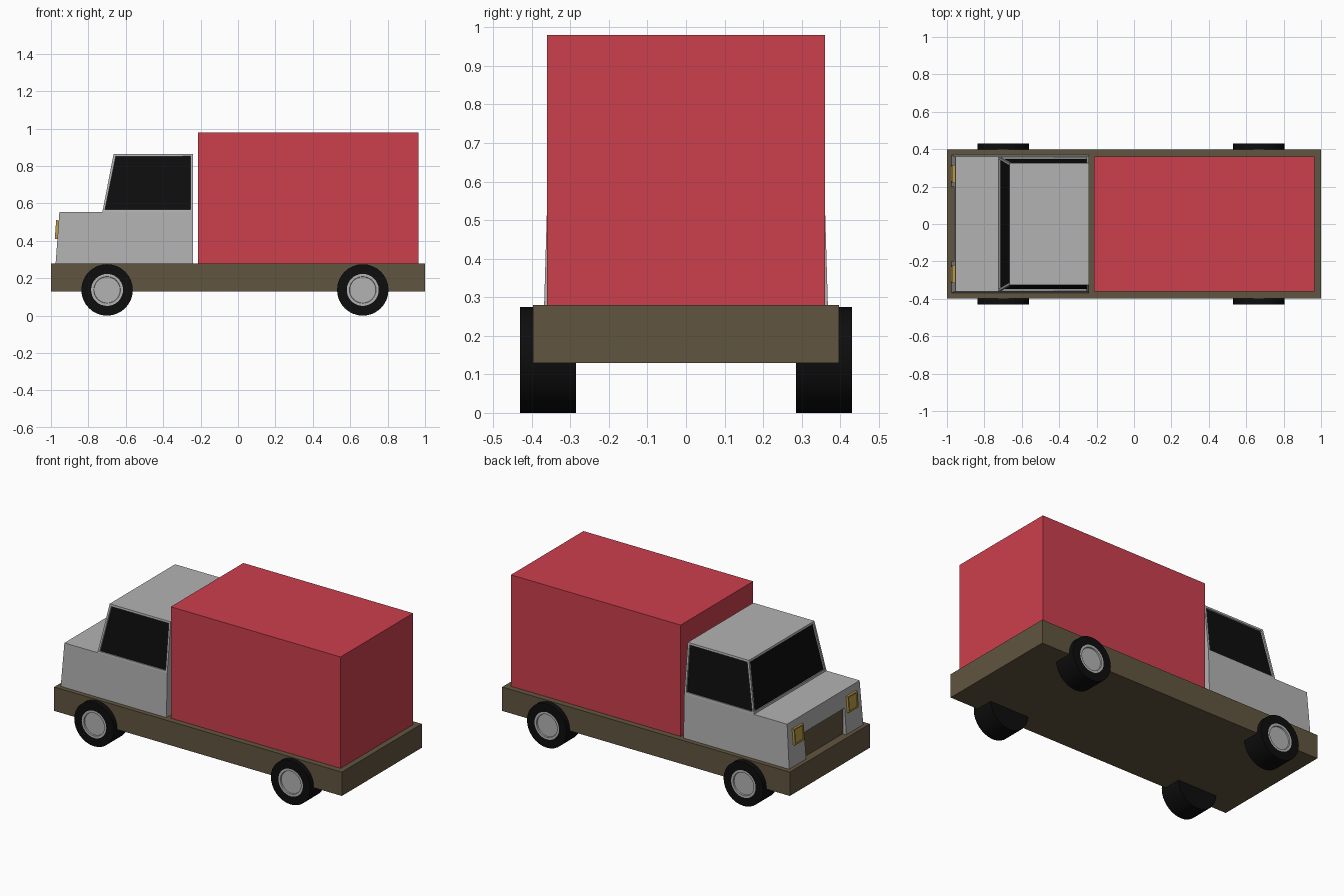
import bpy, bmesh
from math import atan, pi
from mathutils import Matrix

if "Cube" in bpy.data.objects:
    bpy.data.objects.remove(bpy.data.objects["Cube"])


def material(name, rgb):
    m = bpy.data.materials.new(name)
    m.diffuse_color = (*rgb, 1)
    m.use_nodes = True
    m.node_tree.nodes["Principled BSDF"].inputs["Base Color"].default_value = m.diffuse_color
    return m


BROWN = material("brown", (0.12, 0.09, 0.05))
RED = material("red", (0.60, 0.05, 0.075))
BLACK = material("black", (0.004, 0.004, 0.004))
GOLD = material("gold", (0.50, 0.33, 0.06))
GREY = material("grey", (0.45, 0.45, 0.45))


def finish(name, bm, mats):
    me = bpy.data.meshes.new(name)
    bm.to_mesh(me)
    bm.free()
    for m in mats:
        me.materials.append(m)
    ob = bpy.data.objects.new(name, me)
    bpy.context.collection.objects.link(ob)
    return ob


def box(name, lo, hi, mat):
    bm = bmesh.new()
    bmesh.ops.create_cube(bm, size=1)
    for v in bm.verts:
        v.co = [(a + b) / 2 + c * (b - a) for a, b, c in zip(lo, hi, v.co)]
    return finish(name, bm, [mat])


# Chassis and cargo box
box("chassis", (-1, -0.397, 0.13), (1, 0.397, 0.28), BROWN)
box("cargo_box", (-0.215, -0.36, 0.28), (0.965, 0.36, 0.98), RED)

# Cab: side profile with tapering half widths, mirrored across y
profile = [(-0.975, 0.28, 0.368), (-0.955, 0.555, 0.36), (-0.725, 0.555, 0.36),
           (-0.665, 0.865, 0.325), (-0.24, 0.865, 0.325), (-0.24, 0.555, 0.36),
           (-0.24, 0.28, 0.368)]
bm = bmesh.new()
rows = [[bm.verts.new((x, s * w, z)) for x, z, w in profile] for s in (-1, 1)]
windows = []
for r in rows:
    bm.faces.new([r[i] for i in (0, 1, 2, 5, 6)])
    windows.append(bm.faces.new(r[2:6]))
for i in range(7):
    j = (i + 1) % 7
    f = bm.faces.new((rows[0][i], rows[0][j], rows[1][j], rows[1][i]))
    if i == 2:
        windows.append(f)
bmesh.ops.recalc_face_normals(bm, faces=bm.faces)

# Recessed side windows and windscreen
for f in windows:
    bmesh.ops.inset_individual(bm, faces=[f], thickness=0.018, depth=0)
    bmesh.ops.inset_individual(bm, faces=[f], thickness=0, depth=-0.01)
    f.material_index = 1
cab = finish("cab", bm, [GREY, BLACK])

# Grille recess in the nose, with a brown panel at its back
cutter = box("grille_cutter", (-1.05, -0.2, 0.2), (-0.946, 0.2, 0.445), GREY)
cutter.hide_render = True
mod = cab.modifiers.new("grille_recess", 'BOOLEAN')
mod.object = cutter
mod.operation = 'DIFFERENCE'
mod.solver = 'EXACT'
bpy.context.view_layer.objects.active = cab
bpy.ops.object.modifier_apply(modifier=mod.name)
bpy.data.objects.remove(cutter)
box("grille", (-0.95, -0.2, 0.28), (-0.93, 0.2, 0.445), BROWN)

# Headlights tilted with the nose
for s, side in ((-1, "right"), (1, "left")):
    bm = bmesh.new()
    bmesh.ops.create_cube(bm, size=1)
    bmesh.ops.scale(bm, vec=(0.02, 0.095, 0.1), verts=bm.verts)
    front = min(bm.faces, key=lambda f: f.calc_center_median().x)
    bmesh.ops.inset_individual(bm, faces=[front], thickness=0.012, depth=0)
    bmesh.ops.inset_individual(bm, faces=[front], thickness=0, depth=-0.005)
    ob = finish("headlight_" + side, bm, [GOLD])
    ob.location = (-0.966, s * 0.268, 0.46)
    ob.rotation_euler.y = atan(0.02 / 0.275)

# Wheels: tyre with a shallow dished grey hub on the outer face
for x, end in ((-0.7, "front"), (0.667, "rear")):
    for s, side in ((-1, "right"), (1, "left")):
        bm = bmesh.new()
        bmesh.ops.create_cone(bm, cap_ends=True, segments=32, radius1=0.1375,
                              radius2=0.1375, depth=0.145,
                              matrix=Matrix.Rotation(-s * pi / 2, 4, 'X'))
        cap = max(bm.faces, key=lambda f: s * f.calc_center_median().y)
        bmesh.ops.inset_individual(bm, faces=[cap], thickness=0.052, depth=0)
        cap.material_index = 1
        rim = bmesh.ops.inset_individual(bm, faces=[cap], thickness=0.014, depth=0)
        wall = bmesh.ops.inset_individual(bm, faces=[cap], thickness=0.002, depth=-0.008)
        for f in rim["faces"] + wall["faces"]:
            f.material_index = 1
        ob = finish(f"wheel_{end}_{side}", bm, [BLACK, GREY])
        ob.location = (x, s * 0.3575, 0.1375)
        bpy.ops.object.select_all(action='DESELECT')
        ob.select_set(True)
        bpy.context.view_layer.objects.active = ob
        bpy.ops.object.shade_smooth_by_angle(angle=0.5)
